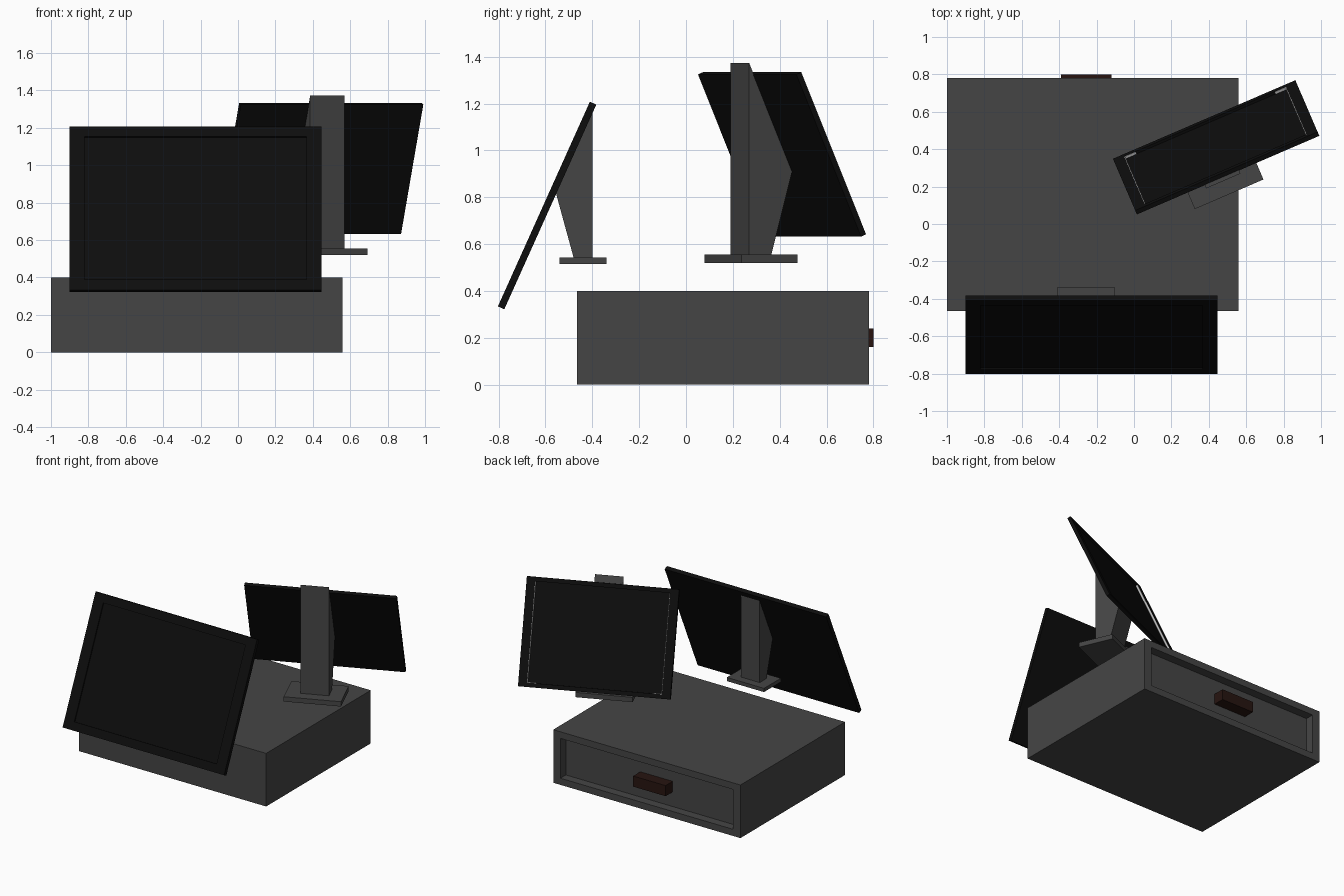
import bpy, bmesh
from math import radians
from mathutils import Matrix, Vector

if "Cube" in bpy.data.objects:
    bpy.data.objects.remove(bpy.data.objects["Cube"])


def material(name, rgb):
    m = bpy.data.materials.new(name)
    m.diffuse_color = (*rgb, 1)
    m.use_nodes = True
    m.node_tree.nodes["Principled BSDF"].inputs["Base Color"].default_value = m.diffuse_color
    return m


GREY = material("dark_grey", (0.06, 0.06, 0.06))
BLACK = material("black", (0.004, 0.004, 0.004))
BROWN = material("dark_brown", (0.02, 0.007, 0.005))
LIGHT = material("light_grey", (0.5, 0.5, 0.5))


def finish(bm, name, mat, mtx):
    bmesh.ops.recalc_face_normals(bm, faces=bm.faces)
    me = bpy.data.meshes.new(name)
    bm.to_mesh(me)
    bm.free()
    me.transform(mtx)
    me.materials.append(mat)
    ob = bpy.data.objects.new(name, me)
    bpy.context.collection.objects.link(ob)
    return ob


def box(name, size, centre, mat, mtx=Matrix(), recess=None):
    """Box; recess = (side margin, top/bottom margin, depth) sunk in its -y face."""
    bm = bmesh.new()
    bmesh.ops.create_cube(bm, size=1)
    bmesh.ops.scale(bm, vec=size, verts=bm.verts)
    if recess:
        a, b, depth = recess
        front = min(bm.faces, key=lambda f: f.calc_center_median().y)
        bmesh.ops.inset_region(bm, faces=[front], thickness=0.01)
        for v in front.verts:
            v.co.x = (size[0] / 2 - a) * (1 if v.co.x > 0 else -1)
            v.co.z = (size[2] / 2 - b) * (1 if v.co.z > 0 else -1)
        bmesh.ops.inset_region(bm, faces=[front], thickness=0)
        for v in front.verts:
            v.co.y += depth
    return finish(bm, name, mat, mtx @ Matrix.Translation(centre))


def prism(name, profile, width, mat, mtx):
    """Side profile (y, z) extruded along x."""
    bm = bmesh.new()
    face = bm.faces.new([bm.verts.new((-width / 2, y, z)) for y, z in profile])
    ext = bmesh.ops.extrude_face_region(bm, geom=[face])["geom"]
    bmesh.ops.translate(bm, vec=(width, 0, 0),
                        verts=[g for g in ext if isinstance(g, bmesh.types.BMVert)])
    return finish(bm, name, mat, mtx)


def monitor(name, stand_pos, stand_scale, turn, panel_pos, tilt, size, recess):
    rz = Matrix.Rotation(radians(turn), 4, 'Z')
    # stand: flat foot and kinked neck
    m = Matrix.Translation(stand_pos) @ rz @ Matrix.Scale(stand_scale, 4)
    box(name + "_foot", (0.31, 0.2, 0.028), (0, -0.04, 0.014), GREY, m)
    prism(name + "_neck", [(0, 0.028), (0, 0.662), (-0.155, 0.302), (-0.08, 0.028)],
          0.155, GREY, m)
    # tilted screen panel
    m = Matrix.Translation(panel_pos) @ rz @ Matrix.Rotation(radians(-tilt), 4, 'X')
    box(name + "_panel", size, (0, 0, 0), BLACK, m, recess)
    return m


# cabinet with recessed drawer on the back side, and its handle
box("cabinet", (1.56, 1.245, 0.4), (0.22, -0.158, 0.2), GREY,
    Matrix.Rotation(radians(180), 4, 'Z'), (0.06, 0.05, 0.065))
box("drawer_handle", (0.27, 0.085, 0.08), (-0.255, 0.7575, 0.2), BROWN)

# front monitor
monitor("front_monitor", (-0.257, -0.4, 0.515), 1, 0,
        (-0.227, -0.593, 0.765), 24.2, (1.346, 0.03, 0.958), (0.08, 0.06, 0.01))

# rear monitor, turned the other way
w, t, h = 1.062, 0.025, 0.755
rear = monitor("rear_monitor", (0.478, 0.23, 0.52), 1.29, 203.3,
               (0.439, 0.41, 0.983), 23.5, (w, t, h), (0.06, 0.03, 0.015))

# pale lining at the sides and lower corners of the rear screen recess
for side, label in ((1, "left"), (-1, "right")):
    x = side * (w / 2 - 0.06)
    y = -t / 2 + 0.008
    box("screen_lining_" + label, (0.004, 0.014, h - 0.064), (x - side * 0.002, y, 0),
        LIGHT, rear)
    box("corner_lining_" + label, (0.065, 0.014, 0.004),
        (x - side * 0.033, y, -h / 2 + 0.032), LIGHT, rear)
